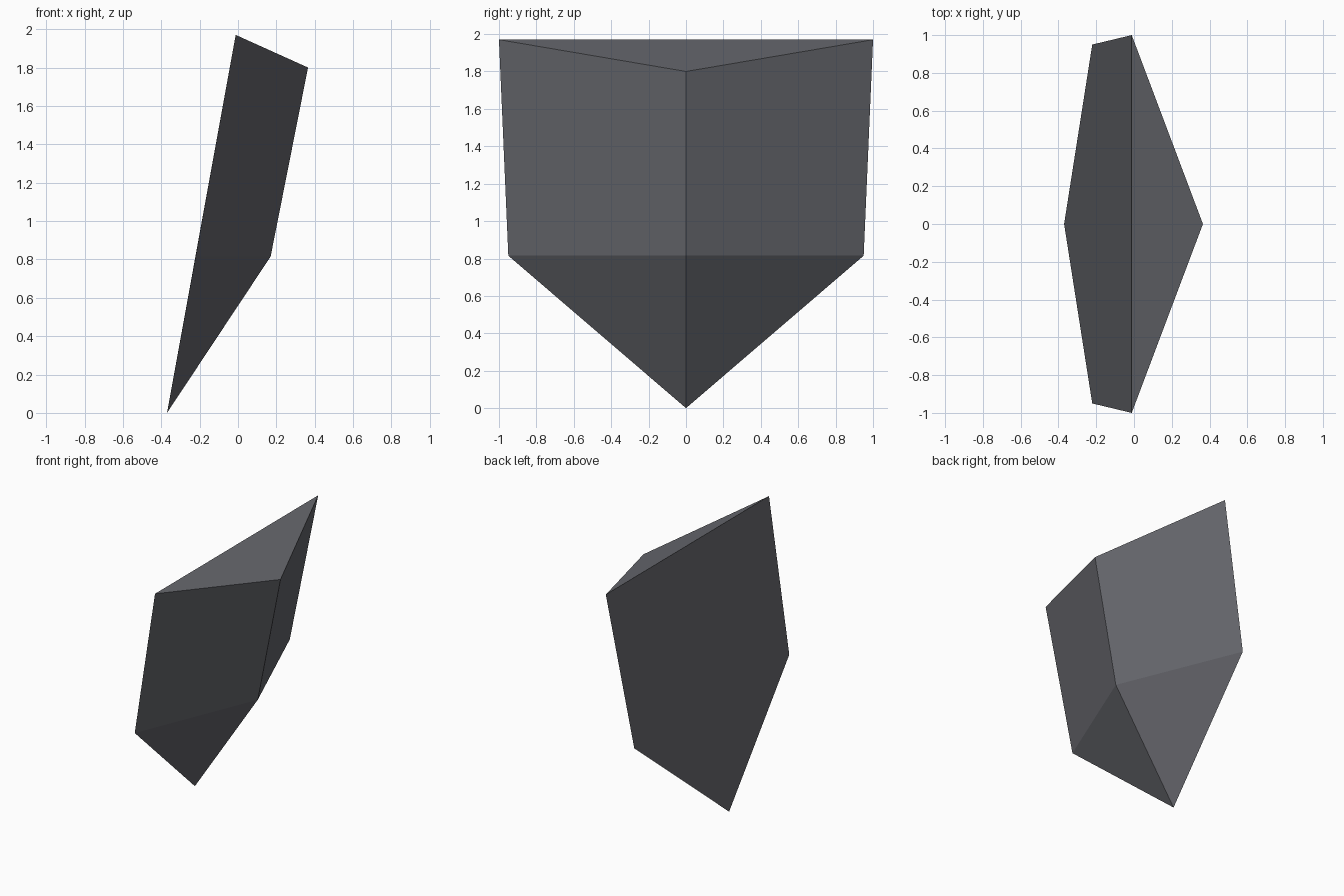
import bpy, bmesh

if "Cube" in bpy.data.objects:
    bpy.data.objects.remove(bpy.data.objects["Cube"])

# Single flat grey stone colour
stone = bpy.data.materials.new("dark_grey_stone")
stone.diffuse_color = (0.135, 0.138, 0.155, 1.0)
stone.use_nodes = True
stone.node_tree.nodes["Principled BSDF"].inputs["Base Color"].default_value = stone.diffuse_color

bm = bmesh.new()

# Points on the centre plane
front_top = bm.verts.new((0.365, 0, 1.80))
front_mid = bm.verts.new((0.17, 0, 0.815))
tip = bm.verts.new((-0.37, 0, 0.0))

# Mirrored side panels: upper quad and lower triangle per side
tops, mids = [], []
for side in (-1, 1):
    top = bm.verts.new((-0.012, side, 1.97))
    mid = bm.verts.new((-0.221, side * 0.95, 0.815))
    tops.append(top)
    mids.append(mid)
    bm.faces.new((top, mid, front_mid, front_top))
    bm.faces.new((mid, tip, front_mid))

# Triangular top and flat five-sided back
bm.faces.new((tops[0], front_top, tops[1]))
bm.faces.new((tops[0], tops[1], mids[1], tip, mids[0]))
bmesh.ops.recalc_face_normals(bm, faces=bm.faces)

mesh = bpy.data.meshes.new("stone_shard")
bm.to_mesh(mesh)
bm.free()
mesh.materials.append(stone)
shard = bpy.data.objects.new("stone_shard", mesh)
bpy.context.collection.objects.link(shard)
